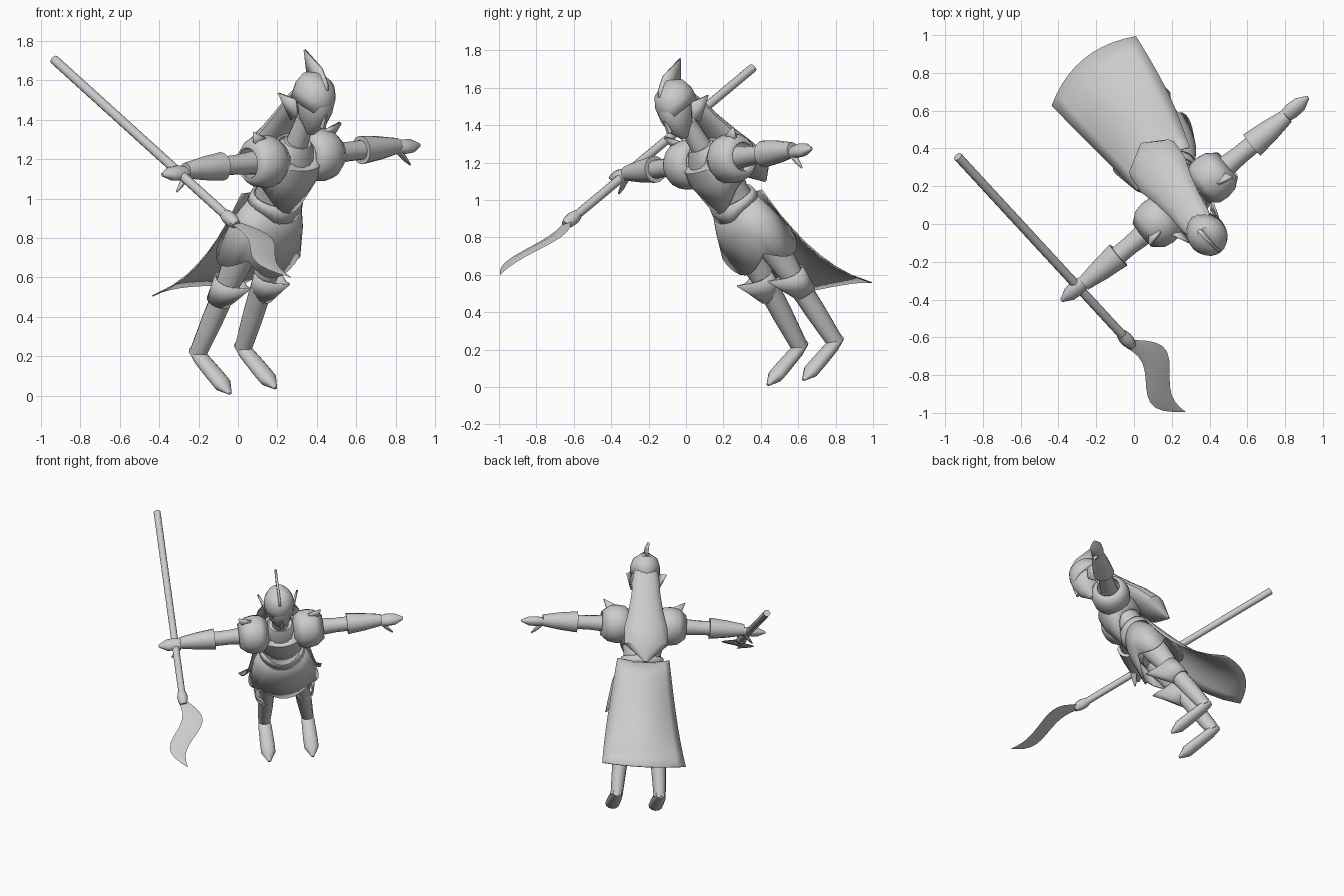
import bpy, bmesh, math
from mathutils import Vector, Matrix

cube = bpy.data.objects.get("Cube")
if cube:
    bpy.data.objects.remove(cube, do_unlink=True)

grey = bpy.data.materials.new("light_grey")
grey.use_nodes = True
grey.diffuse_color = (.6, .6, .6, 1)
grey.node_tree.nodes["Principled BSDF"].inputs["Base Color"].default_value = grey.diffuse_color

# Figure frame: x = its left, y = its back, z = along the spine; leaning forward
left = Vector((.77, .635, .09)).normalized()
up = Vector((.295, -.49, .82))
up = (up - left * up.dot(left)).normalized()
back = up.cross(left)
POSE = Matrix((left, back, up)).transposed().to_4x4()
POSE.translation = (-.107, .732, .179)


def finish(name, bm, thick=0):
    bmesh.ops.recalc_face_normals(bm, faces=bm.faces[:])
    mesh = bpy.data.meshes.new(name)
    bm.to_mesh(mesh)
    bm.free()
    mesh.materials.append(grey)
    obj = bpy.data.objects.new(name, mesh)
    bpy.context.scene.collection.objects.link(obj)
    obj.matrix_world = POSE
    bpy.ops.object.select_all(action="DESELECT")
    obj.select_set(True)
    bpy.context.view_layer.objects.active = obj
    bpy.ops.object.shade_smooth_by_angle(angle=math.radians(40))
    if thick:
        mod = obj.modifiers.new("thickness", "SOLIDIFY")
        mod.thickness = thick
        mod.offset = 0


def skin(bm, loops, closed):
    """Joins neighbouring rows of vertices with quads."""
    for a, b in zip(loops, loops[1:]):
        for i in range(0 if closed else 1, len(a)):
            bm.faces.new((a[i - 1], a[i], b[i], b[i - 1]))


def limb(name, start, end, widths, flat=1, n=12, shell=0, shape=None, side=1):
    """Evenly spaced elliptical rings from start to end; a shell has open ends."""
    start, end = Vector(start), Vector(end)
    run = [abs(c) for c in end - start]
    u, v = [i for i in range(3) if i != run.index(max(run))]
    bm = bmesh.new()
    loops = []
    for k, width in enumerate(widths):
        loop = []
        for i in range(n):
            angle = math.tau * i / n
            p = start.lerp(end, k / (len(widths) - 1))
            p[u] += width * math.cos(angle)
            p[v] += width * flat * math.sin(angle)
            if shape:
                p += Vector(shape(k, angle))
            p.x *= side
            loop.append(bm.verts.new(p))
        loops.append(loop)
    skin(bm, loops, closed=True)
    if not shell:
        bm.faces.new(loops[0])
        bm.faces.new(loops[-1])
    finish(name, bm, shell)


def plate(name, points, thick, side=1):
    bm = bmesh.new()
    bm.faces.new([bm.verts.new((x * side, y, z)) for x, y, z in points])
    finish(name, bm, thick)


def front(angle, power=2):
    """Weight that peaks at the front of a horizontal ring."""
    return max(0, -math.sin(angle)) ** power


# Edge shapes: each moves the points of one ring
def breastplate_edges(ring, angle):
    depth = {0: .11, 3: .07}.get(ring, 0)
    return (0, 0, -depth * front(angle))


def belt_point(ring, angle):
    return (0, 0, -.06 * front(angle, 4) if ring == 0 else 0)


def skirt_points(ring, angle):
    return (0, 0, .02 - .09 * abs(math.cos(2 * angle)) if ring == 2 else 0)


def helmet_edge(ring, angle):
    return (0, 0, -.035 * front(angle, 6) - .06 * front(-angle) if ring == 0 else 0)


def cuff_point(ring, angle):
    lift = front(angle, 5) if ring else 0
    return (0, -.075 * lift, .05 * lift)


# Torso, neck and armour
limb("torso", (0, 0, .75), (0, 0, 1.35), (.13, .16, .13, .13, .15, .16, .08), flat=.76, n=20)
limb("neck", (0, 0, 1.3), (0, 0, 1.5), (.06, .05))
limb("breastplate", (0, 0, 1.1), (0, 0, 1.34), (.145, .175, .165, .105), flat=.78, n=24,
     shell=.012, shape=breastplate_edges)
limb("belt", (0, 0, .97), (0, 0, 1.02), (.15, .14), flat=.78, n=24, shell=.014, shape=belt_point)
limb("skirt", (0, 0, 1), (0, -.01, .7), (.14, .2, .24), flat=.68, n=32, shell=.01, shape=skirt_points)

# Cape hanging from the belt: it sweeps back and bows outward at the middle
bm = bmesh.new()
rows = []
ROWS, COLUMNS = 8, 10
for r in range(ROWS + 1):
    drop = r / ROWS
    row = []
    for c in range(COLUMNS + 1):
        across = 2 * c / COLUMNS - 1
        bow = 1 - across ** 2
        sweep = .07 + .235 * drop ** 3
        bulge = .04 + .04 * drop + .2 * drop * (1 - drop)
        row.append(bm.verts.new((across * (.18 + .11 * drop), sweep + bulge * bow,
                                 1 - .78 * drop - .03 * bow)))
    rows.append(row)
skin(bm, rows, closed=False)
finish("cape", bm, .006)

# Head, nose, helmet, crest and long hair
limb("head", (0, -.06, 1.45), (0, .01, 1.73), (.02, .07, .09, .09, .04), flat=1.15, n=16)
limb("nose", (0, -.12, 1.6), (0, -.13, 1.53), (.01, .018), n=6)
limb("helmet", (0, 0, 1.61), (0, .015, 1.76), (.1, .098, .08, .003), flat=1.15, n=20,
     shell=.01, shape=helmet_edge)
plate("crest", [(0, -.09, 1.7), (0, -.05, 1.75), (0, .02, 1.79), (0, .176, 1.8),
                (0, .12, 1.73), (0, .08, 1.68)], .016)
limb("hair", (0, .05, 1.7), (0, .25, .95), (.06, .09, .1, .12, .15, .15, .01), flat=.5, n=14)

for side, tag in ((1, "left_"), (-1, "right_")):
    # Ear fin and shoulder guard with a raised spike
    plate(tag + "ear_fin", [(.09, -.02, 1.54), (.1, .02, 1.61), (.137, .115, 1.59), (.09, .01, 1.49)],
          .012, side)
    limb(tag + "shoulder_guard", (.09, 0, 1.25), (.29, 0, 1.25), (.09, .125, .13, .12, .08), n=16,
         shell=.01, side=side)
    plate(tag + "shoulder_spike", [(.16, .03, 1.36), (.285, .035, 1.415), (.25, .03, 1.31)], .02, side)

    # Arm, gauntlet, hand and thumb
    limb(tag + "upper_arm", (.13, 0, 1.25), (.5, 0, 1.25), (.07, .06, .05, .05), side=side)
    limb(tag + "gauntlet", (.46, 0, 1.25), (.7, 0, 1.25), (.073, .06, .04), n=14, side=side)
    limb(tag + "hand", (.68, 0, 1.24), (.85, 0, 1.24), (.035, .046, .042, .01), flat=.75, side=side)
    limb(tag + "thumb", (.7, -.02, 1.23), (.77, -.06, 1.17), (.02, .018, .007), n=8, side=side)

    # Leg, foot and boot cuff that rises to a point before the knee
    limb(tag + "leg", (.09, 0, .9), (.15, 0, .05), (.08, .08, .056, .052, .042), flat=1.1, side=side)
    limb(tag + "boot_cuff", (.14, 0, .38), (.13, -.015, .52), (.058, .078), n=16, shell=.008,
         shape=cuff_point, side=side)
    limb(tag + "foot", (.15, .04, .06), (.15, -.31, .025), (.03, .045, .048, .05, .05, .01),
         flat=.75, side=side)

# Polearm held level in the right hand: shaft, socket and wavy blade
GRIP = -.735
limb("shaft", (GRIP, 1.1, 1.185), (GRIP, -.46, 1.26), (.024, .024))
limb("socket", (GRIP, -.4, 1.257), (GRIP, -.5, 1.262), (.03, .036, .034, .022))
STEPS = 12


def blade_wave(ring, angle):
    t = ring / STEPS
    return (.055 * math.sin(math.tau * t) - .03 * t, 0, 0)


blade_widths = [.03 * (1 - t) + .065 * math.sin(math.pi * t) + .001
                for t in (k / STEPS for k in range(STEPS + 1))]
limb("blade", (GRIP, -.48, 1.262), (GRIP, -1.02, 1.295), blade_widths, flat=.15, n=4, shape=blade_wave)
